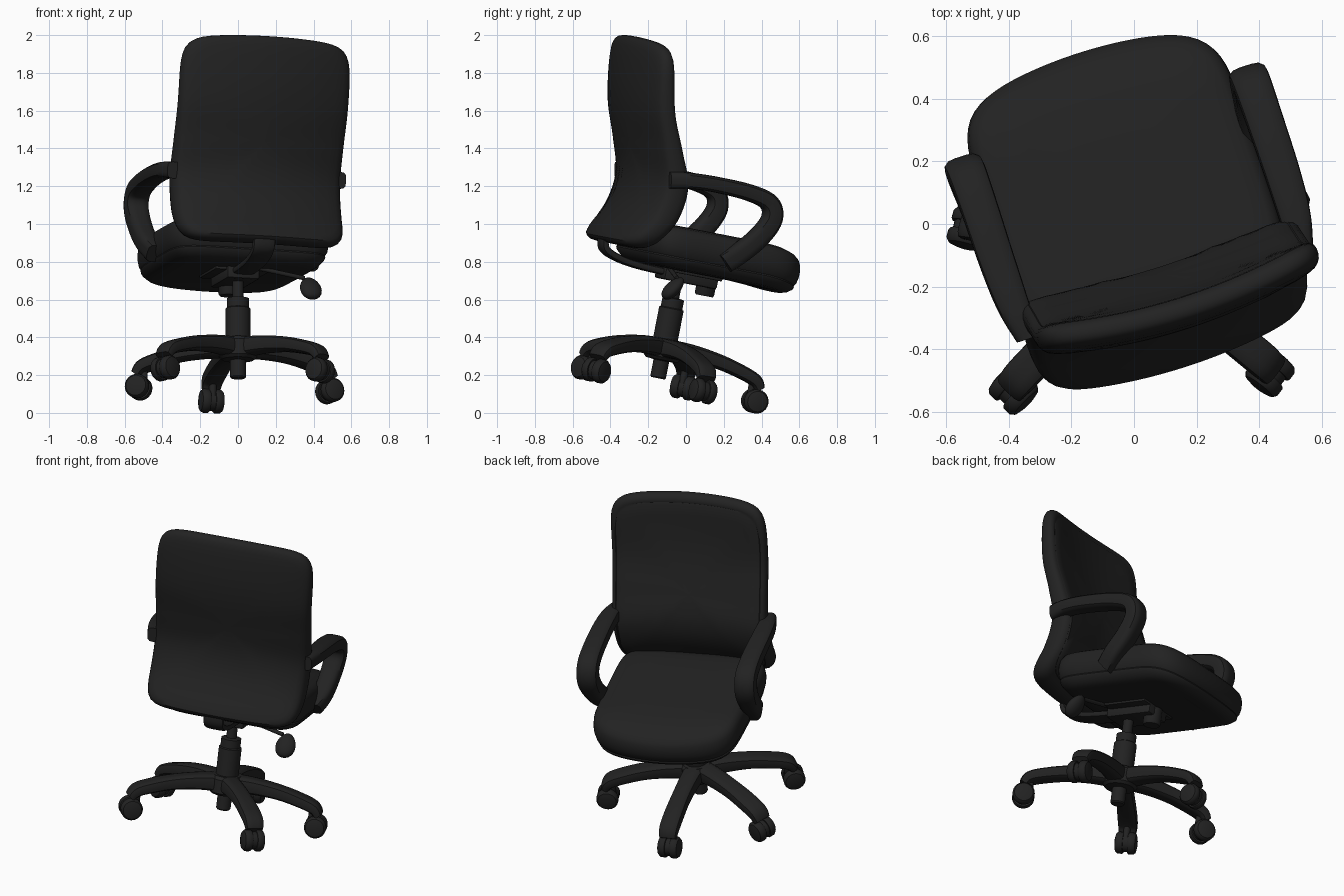
import bpy, bmesh
from math import sin, cos, pi, radians
from mathutils import Matrix, Vector

if "Cube" in bpy.data.objects:
    bpy.data.objects.remove(bpy.data.objects["Cube"])

charcoal = bpy.data.materials.new("charcoal")
charcoal.use_nodes = True
charcoal.diffuse_color = (0.016, 0.016, 0.016, 1)
charcoal.node_tree.nodes["Principled BSDF"].inputs["Base Color"].default_value = charcoal.diffuse_color

# The whole chair leans forward and is turned on the spot
POSE = (Matrix.Translation((0, -0.165, 0.10)) @ Matrix.Rotation(radians(-11), 4, "X")
        @ Matrix.Rotation(radians(18), 4, "Z"))


def finish(name, bm, local=Matrix()):
    bmesh.ops.recalc_face_normals(bm, faces=bm.faces)
    me = bpy.data.meshes.new(name)
    bm.to_mesh(me)
    bm.free()
    me.transform(POSE @ local)
    me.materials.append(charcoal)
    me.shade_smooth()
    me.set_sharp_from_angle(angle=radians(38))
    ob = bpy.data.objects.new(name, me)
    bpy.context.collection.objects.link(ob)


def catmull(vals, t):
    """Smooth value at t (0..len-1) through evenly spaced values."""
    t = max(0, min(t, len(vals) - 1))
    i = min(int(t), len(vals) - 2)
    f = t - i
    p0, p1, p2, p3 = (vals[max(0, min(k, len(vals) - 1))] for k in range(i - 1, i + 3))
    return p1 + ((p2 - p0) + ((p0 * 2 - p1 * 5 + p2 * 4 - p3) + (p1 * 3 - p0 - p2 * 3 + p3) * f) * f) * (f / 2)


def skin(bm, rings):
    for a, b in zip(rings, rings[1:]):
        n = len(a)
        for i in range(n):
            bm.faces.new((a[i], a[(i + 1) % n], b[(i + 1) % n], b[i]))
    bm.faces.new(rings[0])
    bm.faces.new(rings[-1])


def cushion(name, half_w, half_h, power, layers, warp):
    """Pillow: rounded outline repeated through (inset, depth) layers, then bent by warp."""
    bm = bmesh.new()
    rings, n = [], 128
    for inset, depth in layers:
        ring = []
        for i in range(n):
            c, s = cos(2 * pi * i / n), sin(2 * pi * i / n)
            r = (1 - inset) * (abs(c / half_w) ** power + abs(s / half_h) ** power) ** (-1 / power)
            ring.append(bm.verts.new(warp(r * c, r * s, depth)))
        rings.append(ring)
    skin(bm, rings)
    finish(name, bm)


def sweep(name, path, sizes, local=Matrix(), steps=28, power=4):
    """Rounded bar along a path lying near the YZ plane; sizes are (half width, half thickness)."""
    bm = bmesh.new()
    pts, dims = [Vector(p) for p in path], [Vector(s) for s in sizes]
    rings, n = [], 20
    for k in range(steps + 1):
        t = k / steps * (len(pts) - 1)
        p = catmull(pts, t)
        tan = catmull(pts, t + 0.02) - catmull(pts, t - 0.02)
        nor = tan.cross(Vector((1, 0, 0))).normalized()
        w, h = catmull(dims, t * (len(dims) - 1) / (len(pts) - 1))
        ring = []
        for i in range(n):
            c, s = cos(2 * pi * i / n), sin(2 * pi * i / n)
            r = (abs(c) ** power + abs(s) ** power) ** (-1 / power)
            ring.append(bm.verts.new(p + Vector((w * r * c, 0, 0)) + nor * (h * r * s)))
        rings.append(ring)
    skin(bm, rings)
    finish(name, bm, local)


def lathe(name, profile, local=Matrix(), n=32):
    """Turned part from (radius, height) pairs."""
    bm = bmesh.new()
    skin(bm, [[bm.verts.new((r * cos(2 * pi * i / n), r * sin(2 * pi * i / n), z)) for i in range(n)]
              for r, z in profile])
    finish(name, bm, local)


def box(name, size, centre, bevel=0.012):
    bm = bmesh.new()
    bmesh.ops.create_cube(bm, size=1, matrix=Matrix.Translation(centre) @ Matrix.Diagonal((*size, 1)))
    bmesh.ops.bevel(bm, geom=bm.edges[:], offset=bevel, segments=2, affect="EDGES", profile=0.5)
    finish(name, bm)


# Backrest: bent slab with forward lumbar curve, flared foot, soft front and a seam around it
BACK_Y = (-0.405, -0.32, -0.297, -0.358, -0.43, -0.468, -0.488)
BACK_T = (0.085, 0.078, 0.072, 0.062, 0.055, 0.05, 0.046)


def bend_back(u, v, d):
    k = (u / 0.467) ** 2
    z = 1.278 + v + 0.02 * (1 - k) * max(0, v / 0.53)
    t = (z - 0.75) / 0.18
    width = 1 + 0.02 * max(0, v)
    return (u * width + 0.015, catmull(BACK_Y, t) + d * catmull(BACK_T, t) + 0.06 * k, z)


cushion("backrest", 0.467, 0.54, 9,
        [(0.98, -1.05), (0.8, -1.05), (0.6, -1.05), (0.4, -1.04), (0.2, -1.02), (0.1, -0.97), (0.05, -0.88),
         (0.024, -0.72), (0.007, -0.5), (0.0, -0.2), (0.0, 0.15), (0.01, 0.45), (0.034, 0.7), (0.064, 0.84),
         (0.072, 0.82), (0.087, 0.92), (0.2, 1.08), (0.4, 1.22), (0.6, 1.33), (0.8, 1.4), (0.98, 1.42)], bend_back)


# Seat: thick cushion with bowed, drooping front edge and dished top
def bend_seat(u, v, d):
    k = (u / 0.445) ** 2
    y = 0.12 + v + 0.072 * (1 - k) * max(0, v / 0.41)
    droop = 0.05 * max(0, (y - 0.33) / 0.27) ** 2
    dish = 0.012 * (1 - k) if d > 0.87 else 0
    return (u * (1 - 0.03 * max(0, v)) + 0.01, y, d - droop - dish)


cushion("seat", 0.445, 0.41, 6.5,
        [(0.98, 0.665), (0.6, 0.665), (0.3, 0.668), (0.16, 0.675), (0.1, 0.69), (0.045, 0.715), (0.035, 0.728),
         (0.042, 0.735), (0.015, 0.755), (0.0, 0.79), (0.0, 0.815), (0.012, 0.85), (0.04, 0.876), (0.09, 0.89),
         (0.2, 0.9), (0.4, 0.905), (0.7, 0.905), (0.98, 0.905)], bend_seat)

# Loop armrests from backrest side, forward, and back down to the seat
for side, label in ((1, "right"), (-1, "left")):
    sweep("armrest_" + label,
          [(side * x + 0.007, y, z) for x, y, z in
           ((0.455, -0.30, 1.125), (0.472, -0.20, 1.143), (0.478, -0.05, 1.15), (0.478, 0.14, 1.142),
            (0.478, 0.262, 1.11), (0.478, 0.296, 1.03), (0.472, 0.25, 0.925), (0.46, 0.165, 0.82),
            (0.43, 0.10, 0.75))],
          [(0.042, 0.044), (0.055, 0.042), (0.06, 0.045), (0.062, 0.05), (0.056, 0.054), (0.05, 0.054)],
          steps=48)

# Bar joining the backrest to the mechanism
sweep("back_bar", [(0, 0.05, 0.645), (0, -0.2, 0.65), (0, -0.35, 0.67), (0, -0.435, 0.71), (0, -0.445, 0.79)],
      [(0.06, 0.02)] * 2)

# Tilt mechanism, tension knob and height lever
box("mechanism", (0.18, 0.3, 0.07), (0, 0.05, 0.64))
box("seat_plate", (0.3, 0.28, 0.02), (0, 0.06, 0.662), 0.005)
lathe("tension_knob", [(0.046, 0.56), (0.052, 0.57), (0.052, 0.66)], Matrix.Translation((0, 0.165, 0)))
lever = Matrix.Translation((0.08, -0.08, 0.67)) @ Vector((0.25, -0.03, -0.045)).to_track_quat("Z", "Y").to_matrix().to_4x4()
lathe("lever_rod", [(0.012, 0), (0.012, 0.26)], lever, 12)
lathe("lever_grip", [(0.065 * sin(a * pi / 12) * (1.12 - a * 0.03), -0.075 * cos(a * pi / 12)) for a in range(1, 12)],
      Matrix.Translation((0.362, -0.13, 0.568)) @ Matrix.Rotation(radians(-35), 4, "X") @ Matrix.Diagonal((0.95, 0.6, 1, 1)))

# Gas column with collars
lathe("column", [(0.066, 0.27), (0.066, 0.46), (0.058, 0.465), (0.058, 0.515), (0.03, 0.52), (0.03, 0.64)])
lathe("hub", [(0.036, 0.085), (0.042, 0.092), (0.042, 0.18), (0.085, 0.185), (0.1, 0.2), (0.1, 0.28), (0.085, 0.298)])

# Five legs, each with a twin wheel caster
for i, angle in enumerate((87, 147, 207, 305, 9)):
    turn = Matrix.Rotation(radians(angle - 90), 4, "Z")
    tag = "_" + str(i + 1)
    sweep("leg" + tag, [(0, 0.03, 0.248), (0, 0.16, 0.248), (0, 0.3, 0.234), (0, 0.42, 0.208), (0, 0.52, 0.174),
                        (0, 0.555, 0.13)],
          [(0.06, 0.052), (0.055, 0.046), (0.053, 0.04), (0.056, 0.037), (0.056, 0.034), (0.05, 0.026)], turn)
    at = turn @ Matrix.Translation((0, 0.545, 0.064))
    lathe("caster_stem" + tag, [(0.02, 0), (0.02, 0.09)], at @ Matrix.Translation((0, -0.03, 0)), 12)
    across = at @ Matrix.Rotation(radians(90), 4, "Y")
    lathe("caster_hood" + tag, [(0.052, -0.02), (0.052, 0.02)], across, 20)
    for s in (1, -1):
        lathe("wheel" + tag + ("_a" if s > 0 else "_b"),
              [(0.06, s * 0.014), (0.064, s * 0.02), (0.064, s * 0.045), (0.054, s * 0.058), (0.03, s * 0.064)],
              across, 24)
